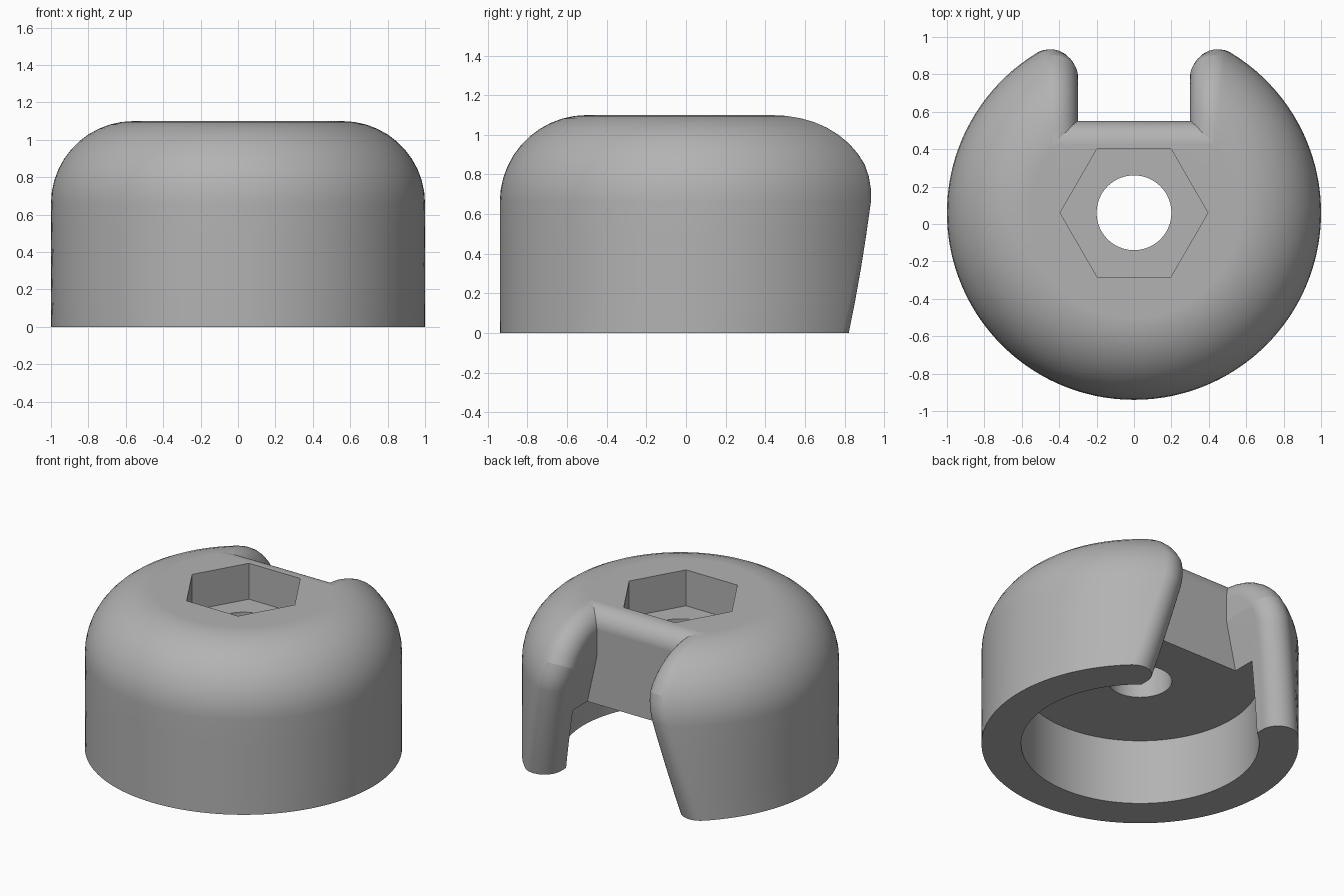
import bpy, bmesh, math
from mathutils import Vector

if "Cube" in bpy.data.objects:
    bpy.data.objects.remove(bpy.data.objects["Cube"], do_unlink=True)

CY = 0.06                      # axis of the round body
H, TOP_R, EDGE_R = 1.1, 0.44, 0.125
RING = 1 - TOP_R
SLOT, SLOT_LOW, KINK = 0.30, 0.475, 0.79
ARC, ROUND, STEPS = 14, 96, 11

grey = bpy.data.materials.new("plain grey")
grey.use_nodes = True
color = (0.45, 0.45, 0.45, 1)
grey.diffuse_color = color
grey.node_tree.nodes["Principled BSDF"].inputs["Base Color"].default_value = color


def make_object(name, bm):
    bmesh.ops.remove_doubles(bm, verts=bm.verts, dist=1e-5)
    bmesh.ops.recalc_face_normals(bm, faces=bm.faces)
    mesh = bpy.data.meshes.new(name)
    bm.to_mesh(mesh)
    bm.free()
    ob = bpy.data.objects.new(name, mesh)
    ob.location.y = CY
    mesh.materials.append(grey)
    bpy.context.collection.objects.link(ob)
    return ob


def prism(name, outline, direction):
    bm = bmesh.new()
    face = bm.faces.new([bm.verts.new(p) for p in outline])
    ext = bmesh.ops.extrude_face_region(bm, geom=[face])["geom"]
    bmesh.ops.translate(bm, vec=direction,
                        verts=[g for g in ext if isinstance(g, bmesh.types.BMVert)])
    return make_object(name, bm)


def round_prism(name, radius, sides, z0, z1):
    turn = [2 * math.pi * i / sides for i in range(sides)]
    return prism(name, [(radius * math.cos(a), radius * math.sin(a), z0) for a in turn],
                 (0, 0, z1 - z0))


def combine(target, tool, operation):
    mod = target.modifiers.new(tool.name, "BOOLEAN")
    mod.operation, mod.solver, mod.object = operation, "EXACT", tool
    bpy.context.view_layer.objects.active = target
    bpy.ops.object.modifier_apply(modifier=mod.name)
    bpy.data.objects.remove(tool, do_unlink=True)


def station(z, theta):
    """One closed row: slot wall, rounded slot edge, round outside, mirrored edge."""
    zc = z + (TOP_R - EDGE_R) * math.sin(theta)
    ring = RING + (TOP_R - EDGE_R) * math.cos(theta)
    wall = SLOT + (SLOT_LOW - SLOT) * max(0, 1 - zc / KINK)
    x = wall + EDGE_R
    y = math.sqrt(ring * ring - x * x)
    phi = math.atan2(y, x)
    normal = Vector((math.cos(theta) * math.cos(phi), math.cos(theta) * math.sin(phi),
                     math.sin(theta)))
    side = Vector((-1, 0, 0))
    edge = [Vector((x, y, zc)) + EDGE_R * side.slerp(normal, i / ARC) for i in range(ARC + 1)]
    rad = RING + TOP_R * math.cos(theta)
    zo = z + TOP_R * math.sin(theta)
    sweep = math.pi + 2 * phi
    outer = [Vector((rad * math.cos(phi - sweep * i / ROUND),
                     rad * math.sin(phi - sweep * i / ROUND), zo)) for i in range(1, ROUND)]
    flip = lambda p: Vector((-p.x, p.y, p.z))
    inner = Vector((wall, 0.2, zc))
    return [inner] + edge + outer + [flip(p) for p in reversed(edge)] + [flip(inner)]


# Round body lofted from stations, open at the back slot
shoulder = H - TOP_R
rows = [station(shoulder * i / 4, 0) for i in range(4)]
rows += [station(shoulder, math.pi / 2 * i / STEPS) for i in range(STEPS + 1)]
last = [p.copy() for p in rows[-1]]
tip = last[ARC + 1]
for i in range(ARC + 2):
    for j, s in ((i, 1), (len(last) - 1 - i, -1)):
        last[j] = Vector((s * tip.x, 0.2 if i == 0 else tip.y, H))
rows.append(last)

bm = bmesh.new()
grid = [[bm.verts.new(p) for p in row] for row in rows]
n = len(last)
for a, b in zip(grid, grid[1:]):
    for i in range(n):
        j = (i + 1) % n
        bm.faces.new((a[i], a[j], b[j], b[i]))
bm.faces.new(grid[0])
bm.faces.new(grid[-1])
body = make_object("cap_body", bm)

# Back wall of the slot with its rounded top edge
half = SLOT + EDGE_R + 0.005
yc, zc = tip.y, H - EDGE_R
profile = [(-half, 0.1, 0.2), (-half, 0.1, H)]
profile += [(-half, yc + EDGE_R * math.sin(a), zc + EDGE_R * math.cos(a))
            for a in (math.pi / 2 * i / ARC for i in range(ARC + 1))]
profile.append((-half, yc + EDGE_R, 0.2))
combine(body, prism("slot_back_wall", profile, (2 * half, 0, 0)), "UNION")

# Underside recess, hexagonal socket and through hole
combine(body, round_prism("recess_cutter", 0.75, 96, -0.5, 0.455), "DIFFERENCE")
combine(body, round_prism("hex_cutter", 0.395, 6, 0.85, 1.5), "DIFFERENCE")
combine(body, round_prism("hole_cutter", 0.2, 64, 0.2, 1.3), "DIFFERENCE")

# Smooth shading with crisp edges
body.select_set(True)
bpy.context.view_layer.objects.active = body
bpy.ops.object.shade_smooth_by_angle(angle=math.radians(12))
weighted = body.modifiers.new("Weighted Normal", "WEIGHTED_NORMAL")
weighted.keep_sharp = True
